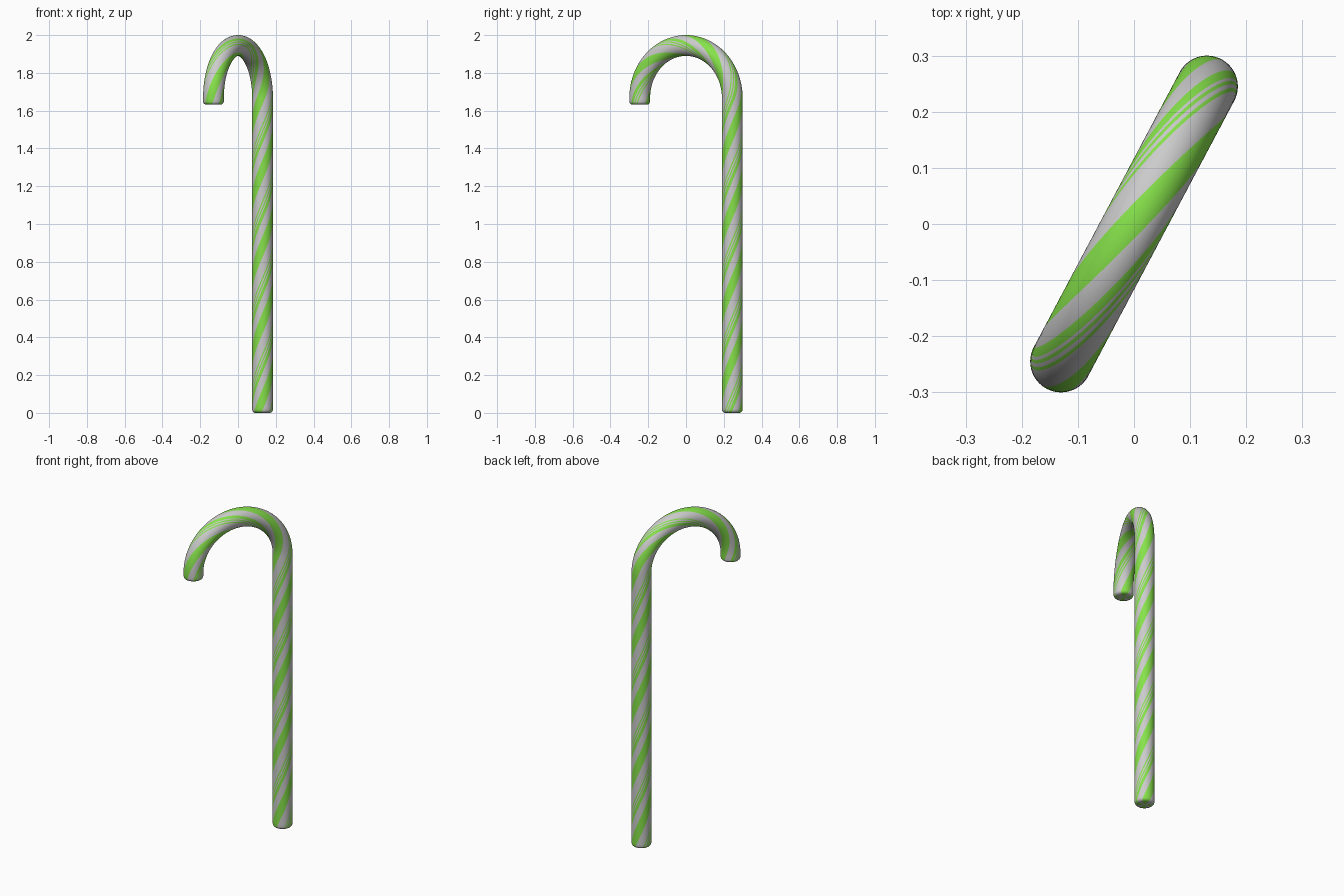
import bpy, bmesh
from math import sin, cos, pi, radians
from mathutils import Vector

if "Cube" in bpy.data.objects:
    bpy.data.objects.remove(bpy.data.objects["Cube"])

TUBE = 0.055                       # cane thickness (radius)
FOOT = Vector((0.13, 0.245, 0))    # shaft position, hook tip is opposite
BEND = FOOT.length                 # hook radius
SHAFT = 2.0 - TUBE - BEND          # height where the hook starts
ARC = pi * BEND
TIP = 0.036                        # straight bit after the hook
TOTAL = SHAFT + ARC + TIP
ROUND = 0.018                      # rounding of both ends
OUT = FOOT.normalized()
SIDE = Vector((-OUT.y, OUT.x, 0))
UP = Vector((0, 0, 1))

# Stripe widths in degrees for half a turn, alternating green and pale
STRIPES = [50, 38, 18, 6, 7, 8, 7, 46]


def path(s):
    """Centre point and outward direction at distance s along the cane."""
    if s <= SHAFT:
        return FOOT + UP * s, OUT
    a = min((s - SHAFT) / BEND, pi)
    out = OUT * cos(a) + UP * sin(a)
    p = UP * SHAFT + out * BEND
    if s > SHAFT + ARC:
        p = p - UP * (s - SHAFT - ARC)
    return p, out


def twist(s):
    """Angle of the middle of the wide stripe."""
    deg = 27.6 + 180 * (min(s, SHAFT) - 0.07) / 0.405
    deg += 180 * max(s - SHAFT, 0) / 0.47
    return radians(deg)


# Columns around the tube: (angle, is green)
columns = []
angle = 25.0
for half in range(2):
    for i, width in enumerate(STRIPES):
        n = max(1, round(width / 8))
        for k in range(n):
            columns.append((radians(angle - width * k / n), i % 2 == 0))
        angle -= width

# Rings along the tube: (distance, radius), with rounded ends
end = [(ROUND * (1 - cos(t * pi / 10)), TUBE - ROUND * (1 - sin(t * pi / 10)))
       for t in range(6)]
steps = 170
span = TOTAL - 2 * ROUND
rings = end[:-1]
rings += [(ROUND + span * i / steps, TUBE) for i in range(steps + 1)]
rings += [(TOTAL - s, r) for s, r in reversed(end[:-1])]

# Striped cane body
bm = bmesh.new()
loops = []
for s, r in rings:
    p, out = path(s)
    loops.append([bm.verts.new(p + (out * cos(a + twist(s)) + SIDE * sin(a + twist(s))) * r)
                  for a, _ in columns])
count = len(columns)
for low, high in zip(loops, loops[1:]):
    for j in range(count):
        k = (j + 1) % count
        f = bm.faces.new((low[j], high[j], high[k], low[k]))
        f.material_index = int(columns[j][1])

# Flat ends, stripes running to the middle
for loop, s in ((loops[0], 0), (loops[-1], TOTAL)):
    centre = bm.verts.new(path(s)[0])
    for j in range(count):
        f = bm.faces.new((centre, loop[j], loop[(j + 1) % count]))
        f.material_index = int(columns[j][1])
bmesh.ops.recalc_face_normals(bm, faces=bm.faces[:])

mesh = bpy.data.meshes.new("striped_cane")
bm.to_mesh(mesh)
bm.free()
cane = bpy.data.objects.new("striped_cane", mesh)
bpy.context.collection.objects.link(cane)

# Pale and green sugar
for name, colour in (("pale", (0.8, 0.8, 0.8, 1)), ("green", (0.24, 0.76, 0.07, 1))):
    mat = bpy.data.materials.new(name)
    mat.diffuse_color = colour
    mat.use_nodes = True
    mat.node_tree.nodes["Principled BSDF"].inputs["Base Color"].default_value = mat.diffuse_color
    mesh.materials.append(mat)

bpy.context.view_layer.objects.active = cane
cane.select_set(True)
bpy.ops.object.shade_smooth_by_angle(angle=radians(40))
